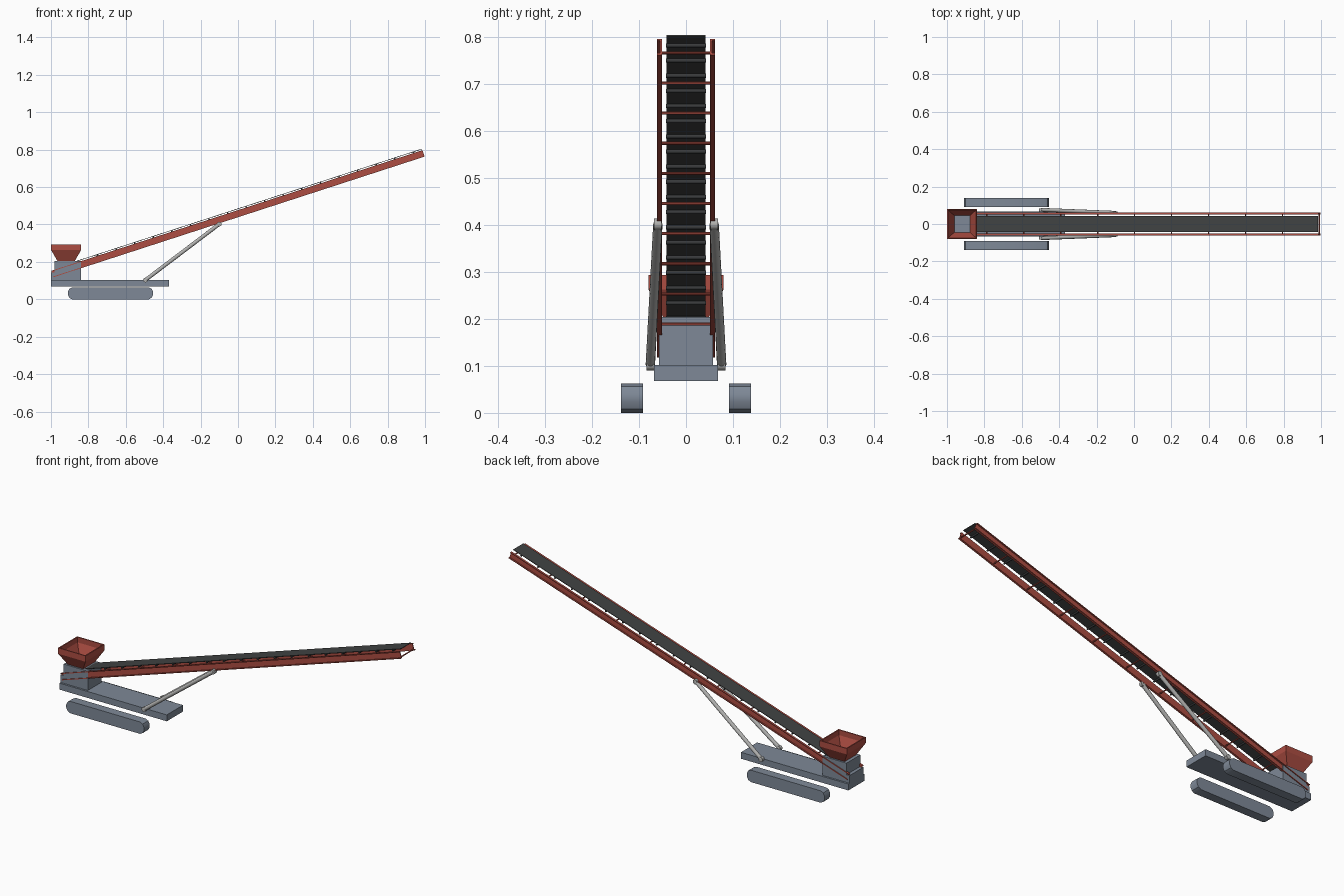
import bpy, bmesh, math
from mathutils import Matrix, Vector

if "Cube" in bpy.data.objects:
    bpy.data.objects.remove(bpy.data.objects["Cube"])


def material(name, rgb):
    m = bpy.data.materials.new(name)
    m.diffuse_color = (*rgb, 1)
    m.use_nodes = True
    m.node_tree.nodes["Principled BSDF"].inputs["Base Color"].default_value = m.diffuse_color
    return m


SLATE = material("slate_grey", (0.21, 0.25, 0.31))
RED = material("brick_red", (0.42, 0.075, 0.055))
BELT = material("belt_charcoal", (0.052, 0.056, 0.056))
ROLLER = material("roller_black", (0.04, 0.042, 0.044))
STEEL = material("light_steel", (0.45, 0.45, 0.44))


def finish(name, bm, mat, matrix=None, smooth=False):
    bmesh.ops.recalc_face_normals(bm, faces=bm.faces)
    me = bpy.data.meshes.new(name)
    bm.to_mesh(me)
    bm.free()
    me.materials.append(mat)
    ob = bpy.data.objects.new(name, me)
    bpy.context.collection.objects.link(ob)
    if matrix is not None:
        ob.matrix_world = matrix
    if smooth:
        bpy.ops.object.select_all(action='DESELECT')
        ob.select_set(True)
        bpy.context.view_layer.objects.active = ob
        bpy.ops.object.shade_smooth_by_angle(angle=math.radians(33))
    return ob


def box(name, lo, hi, mat, matrix=None):
    bm = bmesh.new()
    bmesh.ops.create_cube(bm, size=1)
    for v in bm.verts:
        v.co = Vector([lo[i] + (v.co[i] + 0.5) * (hi[i] - lo[i]) for i in range(3)])
    return finish(name, bm, mat, matrix)


def rod(name, a, b, r, mat, matrix=None, sides=12):
    a, b = Vector(a), Vector(b)
    d = b - a
    bm = bmesh.new()
    rot = d.to_track_quat('Z', 'Y').to_matrix().to_4x4()
    bmesh.ops.create_cone(bm, cap_ends=True, segments=sides, radius1=r, radius2=r,
                          depth=d.length, matrix=Matrix.Translation((a + b) / 2) @ rot)
    return finish(name, bm, mat, matrix, True)


def prism(name, pts, offset, mat, matrix=None, smooth=False):
    bm = bmesh.new()
    f = bm.faces.new([bm.verts.new(p) for p in pts])
    ext = bmesh.ops.extrude_face_region(bm, geom=[f])
    bmesh.ops.translate(bm, vec=offset,
                        verts=[e for e in ext['geom'] if isinstance(e, bmesh.types.BMVert)])
    return finish(name, bm, mat, matrix, smooth)


# Chassis deck, tail block and feed housing
box("chassis_deck", (-1, -0.068, 0.068), (-0.37, 0.068, 0.102), SLATE)
box("tail_block", (-1, -0.058, 0.102), (-0.84, 0.058, 0.143), SLATE)
box("feed_housing", (-0.982, -0.058, 0.102), (-0.84, 0.058, 0.204), SLATE)

# Crawler tracks with chamfered, rounded ends
half = [(0.205, 0), (0.22, 0.008), (0.228, 0.024), (0.228, 0.040), (0.22, 0.056), (0.205, 0.063)]
outline = half + [(-x, z) for x, z in reversed(half)]
for side, y in (("front", -0.139), ("back", 0.092)):
    prism(side + "_track", [(x - 0.682, y, z) for x, z in outline], (0, 0.047, 0),
          SLATE, smooth=True)

# Open hopper: square rings running up the outside and down the inside
rings = [(0.046, 0.049, 0.204), (0.080, 0.080, 0.263), (0.080, 0.080, 0.294),
         (0.074, 0.074, 0.294), (0.074, 0.074, 0.266), (0.042, 0.045, 0.206)]
bm = bmesh.new()
loops = [[bm.verts.new((-0.919 + sx * hx, sy * hy, z))
          for sx, sy in ((-1, -1), (1, -1), (1, 1), (-1, 1))] for hx, hy, z in rings]
for i, lower in enumerate(loops):
    upper = loops[(i + 1) % len(loops)]
    for k in range(4):
        j = (k + 1) % 4
        bm.faces.new((lower[k], lower[j], upper[j], upper[k]))
finish("hopper", bm, RED)

# Inclined boom frame: local x along the boom (0 at the head), local z normal to it
ANGLE = math.radians(18)
BOOM = Matrix.Translation((0.992, 0, 0.78)) @ Matrix.Rotation(-ANGLE, 4, 'Y')
LENGTH = 2.087

# Channel rails, open to the outside
channel = [(0.051, -0.018), (0.062, -0.018), (0.062, -0.014), (0.055, -0.014),
           (0.055, 0.014), (0.062, 0.014), (0.062, 0.018), (0.051, 0.018)]
for side, s in (("front", -1), ("back", 1)):
    prism(side + "_rail", [(0, s * y, z) for y, z in channel], (-LENGTH, 0, 0), RED, BOOM)

# Cross rungs tying the rails together
for k in range(11):
    x = -0.005 - k * 0.2077
    rod(f"rung_{k}", (x, -0.053, -0.012), (x, 0.053, -0.012), 0.0035, RED, BOOM, 8)

# Belt and its supporting rollers
box("belt", (-2.03, -0.042, 0.0235), (0, 0.042, 0.0265), BELT, BOOM)
for k in range(19):
    x = -0.05 - k * 0.1045
    rod(f"roller_{k}", (x, -0.043, 0.0195), (x, 0.043, 0.0195), 0.0045, ROLLER, BOOM)

# Support struts with a pivot pin at each end
for side, s in (("front", -1), ("back", 1)):
    foot = Vector((-0.495, s * 0.076, 0.103))
    head = Vector((-0.10, s * 0.060, 0.402))
    rod(side + "_strut", foot, head, 0.010, STEEL)
    for end, p in (("foot", foot), ("head", head)):
        w = Vector((0, 0.008, 0))
        rod(f"{side}_strut_{end}_pin", p - w, p + w, 0.0125, STEEL)
